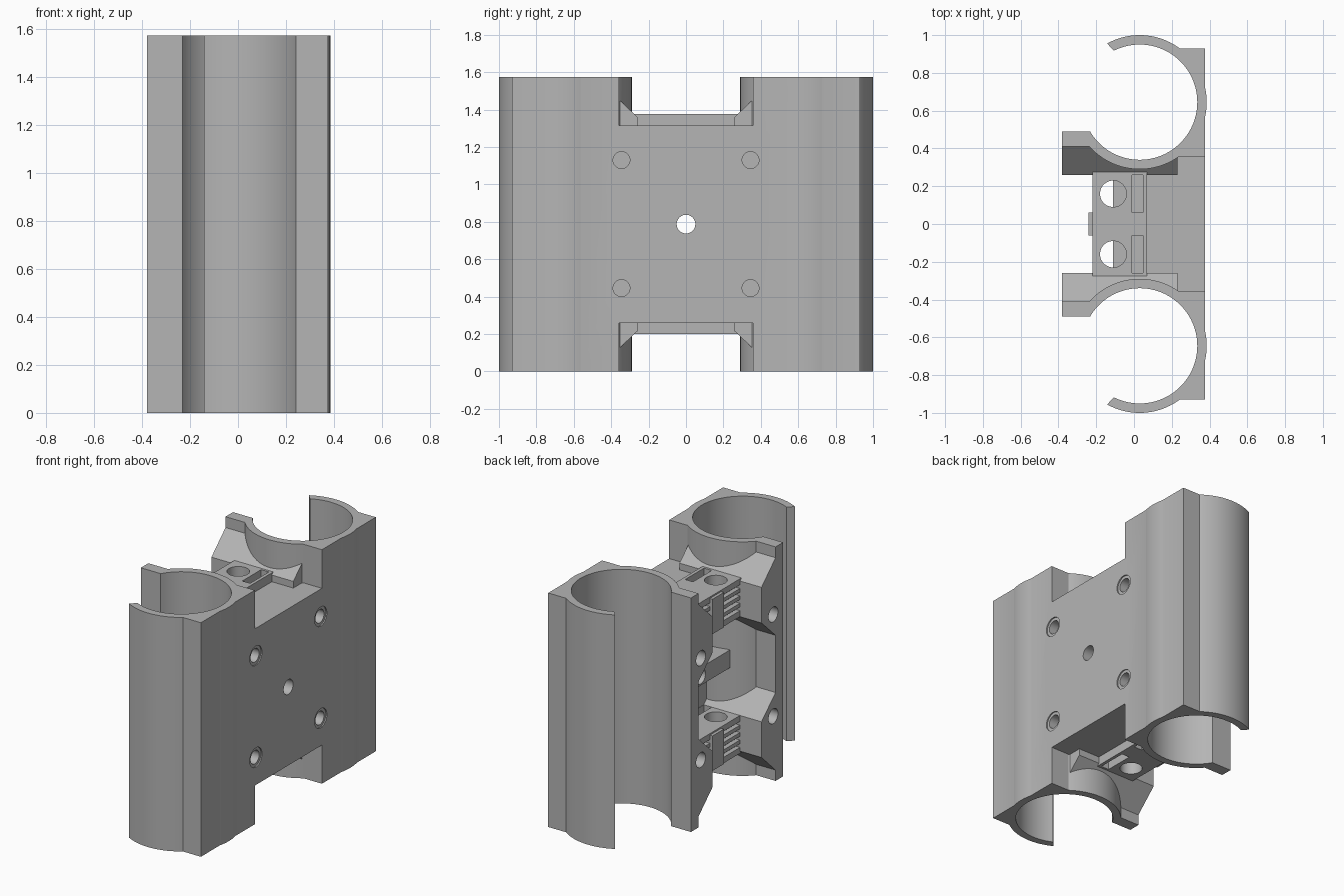
import bpy, bmesh, math
from mathutils import Vector

cube = bpy.data.objects.get("Cube")
if cube:
    bpy.data.objects.remove(cube, do_unlink=True)

H = 1.575            # overall height
MID = H / 2
CX, CY = 0.03, 0.645  # tube axis
R_OUT, R_IN = 0.355, 0.305

grey = bpy.data.materials.new("plain grey")
grey.use_nodes = True
COLOR = (0.46, 0.46, 0.46, 1)
grey.diffuse_color = COLOR
grey.node_tree.nodes["Principled BSDF"].inputs["Base Color"].default_value = COLOR


def prism(name, points, direction):
    """Extrude a closed 3D outline along a direction."""
    bm = bmesh.new()
    face = bm.faces.new([bm.verts.new(p) for p in points])
    ext = bmesh.ops.extrude_face_region(bm, geom=[face])
    verts = [g for g in ext["geom"] if isinstance(g, bmesh.types.BMVert)]
    bmesh.ops.translate(bm, verts=verts, vec=Vector(direction))
    bmesh.ops.recalc_face_normals(bm, faces=bm.faces[:])
    mesh = bpy.data.meshes.new(name)
    bm.to_mesh(mesh)
    bm.free()
    mesh.materials.append(grey)
    obj = bpy.data.objects.new(name, mesh)
    bpy.context.scene.collection.objects.link(obj)
    return obj


def box(name, x0, x1, y0, y1, z0, z1):
    return prism(name, [(x0, y0, z0), (x1, y0, z0), (x1, y1, z0), (x0, y1, z0)],
                 (0, 0, z1 - z0))


def ring(r, n, a0=0.0, a1=2 * math.pi):
    return [(r * math.cos(a0 + (a1 - a0) * i / n), r * math.sin(a0 + (a1 - a0) * i / n))
            for i in range(n)]


def rod_z(name, x, y, r, z0, z1, n=40):
    return prism(name, [(x + a, y + b, z0) for a, b in ring(r, n)], (0, 0, z1 - z0))


def rod_x(name, y, z, r, x0, x1, n=32):
    return prism(name, [(x0, y + a, z + b) for a, b in ring(r, n)], (x1 - x0, 0, 0))


def flip(z, up):
    return z if up else H - z


def zbox(name, x0, x1, y0, y1, z0, z1, up):
    a, b = sorted((flip(z0, up), flip(z1, up)))
    return box(name, x0, x1, y0, y1, a, b)


solids, cutters = [], []

# Central web and the middle bar
body = box("carriage_body", 0.05, 0.375, -0.37, 0.37, 0.26, H - 0.26)
solids.append(box("middle_bar", -0.11, 0.1, -0.31, 0.31, MID - 0.06, MID + 0.06))

for s in (-1, 1):
    # Open tube holder: arc from the free end round to the lip
    a0, a1 = math.radians(119), math.radians(-145)
    outer = ring(R_OUT, 90, a0, a1)
    inner = ring(R_IN - 0.01, 90, a1, a0)
    solids.append(prism("tube_holder", [(CX + x, s * (CY + y), 0) for x, y in outer + inner],
                        (0, 0, H)))
    # Flat mounting wing and full height lip
    ya, yb = sorted((s * 0.357, s * 0.93))
    solids.append(box("plate_wing", 0.18, 0.375, ya, yb, 0, H))
    ya, yb = sorted((s * 0.41, s * 0.49))
    solids.append(box("lip", -0.38, -0.08, ya, yb, 0, H))
    cutters.append(rod_z("tube_bore", CX, s * CY, R_IN, -0.1, H + 0.1, 110))

    for up in (False, True):
        # Sloped gusset joining lip, tube and crossbar
        outline = [(0.45, 1.54), (0.26, 1.36), (0.26, 1.12), (0.41, 0.98), (0.45, 0.98)]
        solids.append(prism("gusset", [(-0.38, s * y, flip(z, up)) for y, z in outline],
                            (0.61, 0, 0)))
        # Screw holes in plate and lip
        z = flip(1.13, up)
        cutters.append(rod_x("plate_hole", s * 0.345, z, 0.045, 0.22, 0.5))
        cutters.append(rod_x("hole_rim", s * 0.345, z, 0.065, 0.367, 0.5))
        cutters.append(rod_x("lip_hole", s * 0.385, z, 0.05, -0.5, -0.25))
        # Vertical hole and belt slot through the crossbar
        za, zb = sorted((flip(1.0, up), flip(1.5, up)))
        cutters.append(rod_z("bar_hole", -0.11, s * 0.16, 0.07, za, zb))
        ya, yb = sorted((s * 0.06, s * 0.26))
        cutters.append(zbox("belt_slot", -0.01, 0.048, ya, yb, 1.0, 1.5, up))
        # Belt tooth grooves
        for i in range(4):
            g = 1.16 + i * 0.05
            cutters.append(zbox("tooth_groove", -0.3, -0.19, ya, yb, g, g + 0.025, up))

for up in (False, True):
    # Crossbars with a raised centre
    solids.append(zbox("crossbar", -0.22, 0.07, -0.3, 0.3, 1.12, 1.375, up))
    solids.append(zbox("bar_centre", -0.24, 0.0, -0.06, 0.06, 1.13, 1.365, up))

# Centre through hole
cutters.append(rod_x("centre_hole", 0, MID, 0.05, -0.2, 0.5))

# Join the solids, then cut
for group, op in ((solids, "UNION"), (cutters, "DIFFERENCE")):
    for part in group:
        part.hide_render = True
        mod = body.modifiers.new(part.name, "BOOLEAN")
        mod.operation = op
        mod.solver = "EXACT"
        mod.object = part

bpy.context.view_layer.update()
result = bpy.data.meshes.new_from_object(
    body.evaluated_get(bpy.context.evaluated_depsgraph_get()))
body.modifiers.clear()
body.data = result
body.data.materials.clear()
body.data.materials.append(grey)
for poly in body.data.polygons:
    poly.material_index = 0
for part in solids + cutters:
    bpy.data.objects.remove(part, do_unlink=True)

bpy.ops.object.select_all(action="DESELECT")
body.select_set(True)
bpy.context.view_layer.objects.active = body
bpy.ops.object.shade_smooth_by_angle(angle=math.radians(25))
